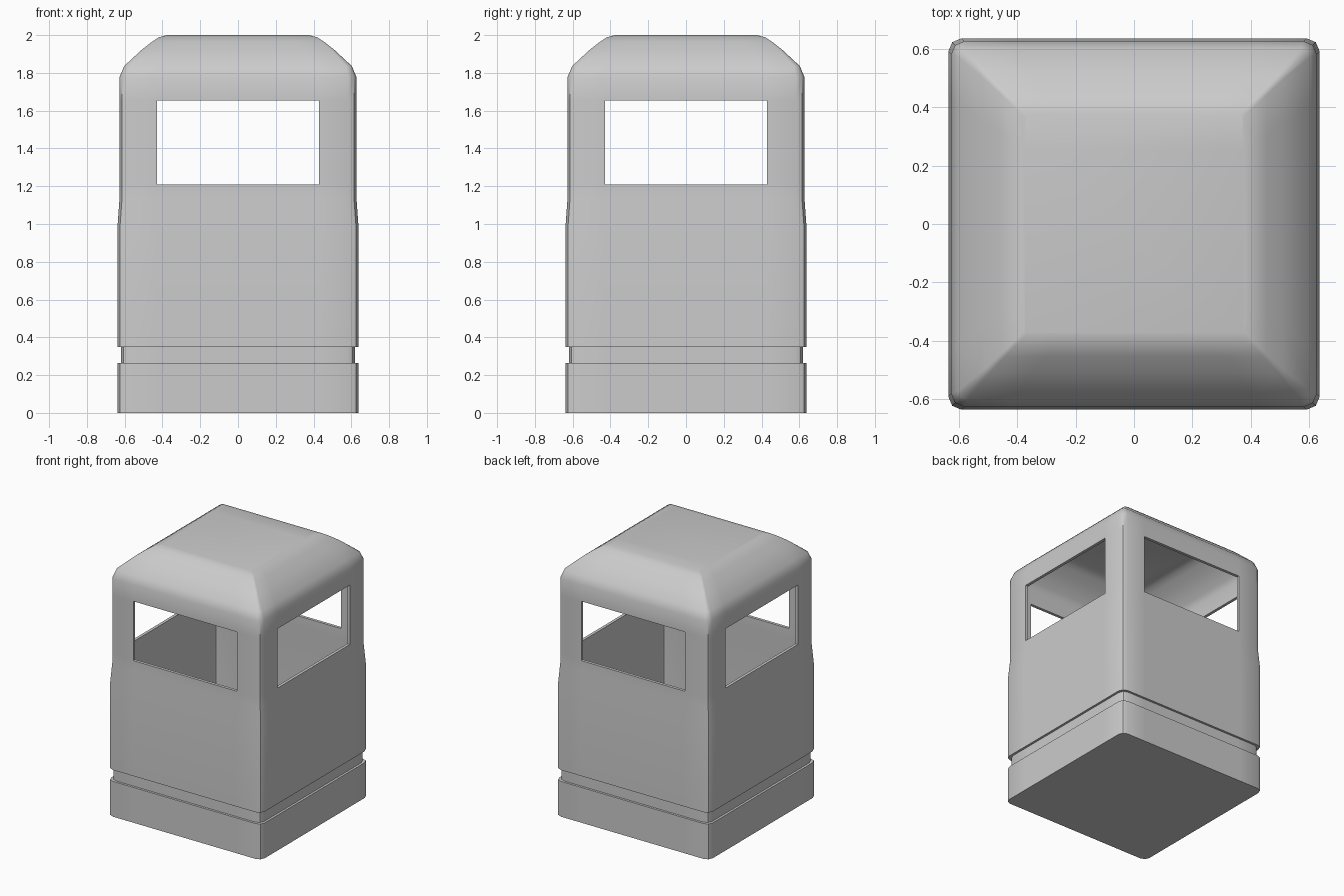
import bpy, bmesh, math

if "Cube" in bpy.data.objects:
    bpy.data.objects.remove(bpy.data.objects["Cube"])

WIN_HALF, WIN_LOW, WIN_HIGH = 0.43, 1.21, 1.655


def ring(bm, half, corner, z):
    """Rounded square outline, five points per side, with window columns."""
    w = WIN_HALF * min(1, half / 0.627)
    k = half - corner * 0.3
    side = [(-(half - corner), -half), (-w, -half), (w, -half), (half - corner, -half), (k, -k)]
    verts = []
    for q in range(4):
        c, s = round(math.cos(q * math.pi / 2)), round(math.sin(q * math.pi / 2))
        verts += [bm.verts.new((x * c - y * s, x * s + y * c, z)) for x, y in side]
    return verts


def loft(name, profile, windows=False, cap_bottom=False, wall=0):
    bm = bmesh.new()
    rings = [ring(bm, *p) for p in profile]
    n = len(rings[0])
    for level, (a, b) in enumerate(zip(rings, rings[1:])):
        for i in range(n):
            if windows and profile[level][2] == WIN_LOW and i % 5 == 1:
                continue
            j = (i + 1) % n
            bm.faces.new((a[i], a[j], b[j], b[i]))
    bm.faces.new(rings[-1])
    if cap_bottom:
        bm.faces.new(rings[0][::-1])
    mesh = bpy.data.meshes.new(name)
    bm.to_mesh(mesh)
    bm.free()
    ob = bpy.data.objects.new(name, mesh)
    bpy.context.collection.objects.link(ob)
    if wall:
        mod = ob.modifiers.new("wall", 'SOLIDIFY')
        mod.thickness = wall
        mod.offset = -1
        mod.use_even_offset = True
    bpy.ops.object.select_all(action='DESELECT')
    bpy.context.view_layer.objects.active = ob
    ob.select_set(True)
    if wall:
        bpy.ops.object.modifier_apply(modifier="wall")
    bpy.ops.object.shade_smooth_by_angle(angle=math.radians(40))
    return ob


# Plinth with the recessed neck above it
loft("base", [
    (0.637, 0.045, 0), (0.637, 0.045, 0.265),
    (0.62, 0.045, 0.265), (0.62, 0.045, 0.352)], cap_bottom=True)

# Hollow bin shell: body, four openings and domed roof
loft("bin_shell", [
    (0.637, 0.045, 0.35), (0.637, 0.045, 1.0), (0.627, 0.045, 1.14),
    (0.627, 0.045, WIN_LOW), (0.627, 0.045, WIN_HIGH), (0.627, 0.045, 1.778),
    (0.603, 0.03, 1.836), (0.51, 0.015, 1.922), (0.455, 0.012, 1.965),
    (0.42, 0.01, 1.988), (0.376, 0.01, 2.0)], windows=True, wall=0.022)
